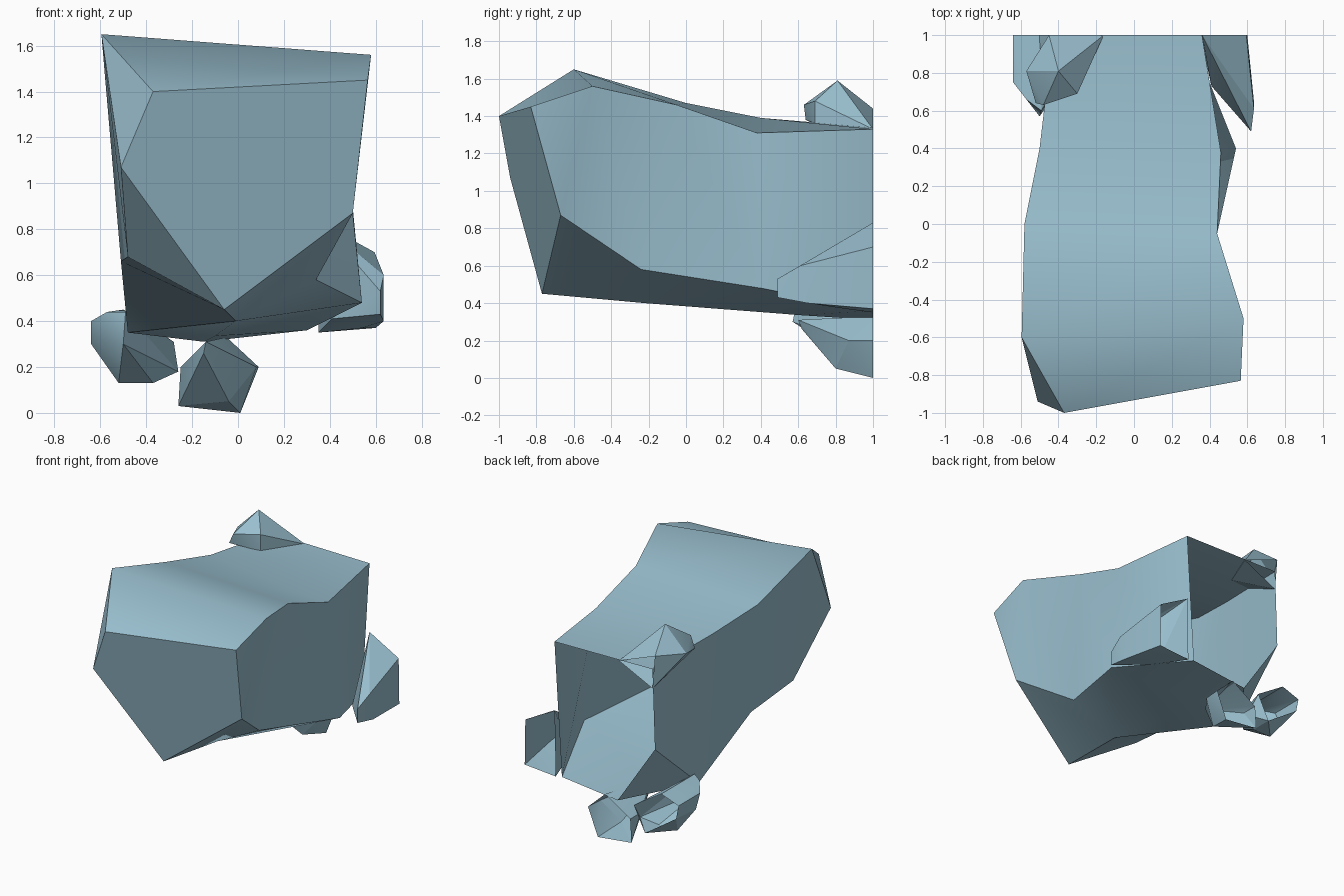
import bpy, bmesh

if "Cube" in bpy.data.objects:
    bpy.data.objects.remove(bpy.data.objects["Cube"])

stone = bpy.data.materials.new("pale blue stone")
stone.diffuse_color = (0.32, 0.52, 0.62, 1)
stone.use_nodes = True
stone.node_tree.nodes["Principled BSDF"].inputs["Base Color"].default_value = stone.diffuse_color


def finish(name, bm, soft=()):
    """Turn a bmesh into a stone object: crisp facets, except the soft edges."""
    bmesh.ops.recalc_face_normals(bm, faces=bm.faces[:])
    for f in bm.faces:
        f.smooth = True
    for e in bm.edges:
        e.smooth = e in soft or e.calc_face_angle(0) < 0.4
    mesh = bpy.data.meshes.new(name)
    bm.to_mesh(mesh)
    bm.free()
    mesh.materials.append(stone)
    bpy.context.collection.objects.link(bpy.data.objects.new(name, mesh))


def loft(name, rings):
    """Bridge five-sided rings front to back; cap the front, leave the back open."""
    bm = bmesh.new()
    loops = [[bm.verts.new(p) for p in ring] for ring in rings]
    bm.faces.new(loops[0])
    for k, (a, b) in enumerate(zip(loops, loops[1:])):
        for i in range(5):
            j = (i + 1) % 5
            # the underside creases run the other way towards the back
            if (k >= 2 and i == 2) or (k == 3 and i == 3):
                bm.faces.new((a[i], a[j], b[i]))
                bm.faces.new((a[j], b[j], b[i]))
            elif k == 0 or i == 3:
                bm.faces.new((a[i], a[j], b[j]))
                bm.faces.new((a[i], b[j], b[i]))
            else:
                bm.faces.new((a[i], a[j], b[j], b[i]))
    # top and side creases across the body are soft
    cross = [(r[i], r[(i + 1) % 5]) for r in loops[1:] for i in (0, 1)]
    keys = [{tuple(v.co) for v in pair} for pair in cross]
    bmesh.ops.remove_doubles(bm, verts=bm.verts[:], dist=0.001)
    soft = {e for e in bm.edges if {tuple(v.co) for v in e.verts} in keys}
    finish(name, bm, soft)


def chunk(name, points):
    """Convex rock, left open where it is cut at the back plane."""
    bm = bmesh.new()
    for p in points:
        bm.verts.new(p)
    bmesh.ops.convex_hull(bm, input=bm.verts[:])
    back = [f for f in bm.faces if all(v.co.y > 0.995 for v in f.verts)]
    bmesh.ops.delete(bm, geom=back, context='FACES')
    bmesh.ops.delete(bm, geom=[v for v in bm.verts if not v.link_faces], context='VERTS')
    finish(name, bm)


# Main boulder: rings run top left, top right, low right, bottom, low left
low_right, keel = (0.50, -0.67, 0.87), (-0.06, -0.77, 0.45)
loft("main_boulder", [
    [(-.37, -1, 1.40), (.565, -.83, 1.45), low_right, keel, (-.51, -.94, 1.07)],
    [(-.595, -.6, 1.65), (.58, -.5, 1.56), low_right, keel, (-.48, -.55, .68)],
    [(-.58, 0, 1.47), (.44, -.05, 1.46), (.34, -.24, .58), (-.01, -.22, .40), (-.51, -.02, .66)],
    [(-.50, .4, 1.39), (.46, .38, 1.31), (.54, .4, .48), (-.1, .62, .335), (-.48, .54, .35)],
    [(-.43, 1, 1.34), (.36, 1, 1.33), (.30, 1, .36), (-.15, 1, .31), (-.45, 1, .76)],
])

# Small rock on top
chunk("top_rock", [
    (-.40, .81, 1.59), (-.48, .63, 1.46), (-.52, .64, 1.38), (-.30, .69, 1.48),
    (-.57, .81, 1.42), (-.45, 1, 1.44), (-.16, 1, 1.33), (-.27, .80, 1.36),
    (-.30, .69, 1.36), (-.43, 1, 1.20)])

# Rock on the right flank
chunk("right_rock", [
    (.62, .49, .53), (.62, .49, .43), (.635, .61, .60), (.635, .65, .40),
    (.60, .80, .63), (.595, 1, .70), (.36, 1, .83), (.54, .85, .37),
    (.35, 1, .35), (.41, .73, .41), (.36, 1, .41), (.60, 1, .37)])

# Rock under the back
chunk("bottom_rock", [
    (.01, 1, 0), (-.26, 1, .03), (.09, 1, .20), (-.05, 1, .33), (-.25, .88, .20),
    (-.04, .80, .05), (.08, .87, .20), (-.14, .60, .31),
    (-.15, .62, .26), (-.07, .75, .15), (-.25, 1, .20)])

# Rock at the lower left
chunk("lower_left_rock", [
    (-.64, .75, .40), (-.64, .80, .30), (-.57, .66, .44), (-.49, .60, .44),
    (-.50, .57, .30), (-.52, .84, .13), (-.37, .84, .13), (-.37, 1, .13),
    (-.26, .90, .18), (-.28, 1, .31), (-.64, 1, .40), (-.50, 1, .45), (-.62, 1, .30)])
